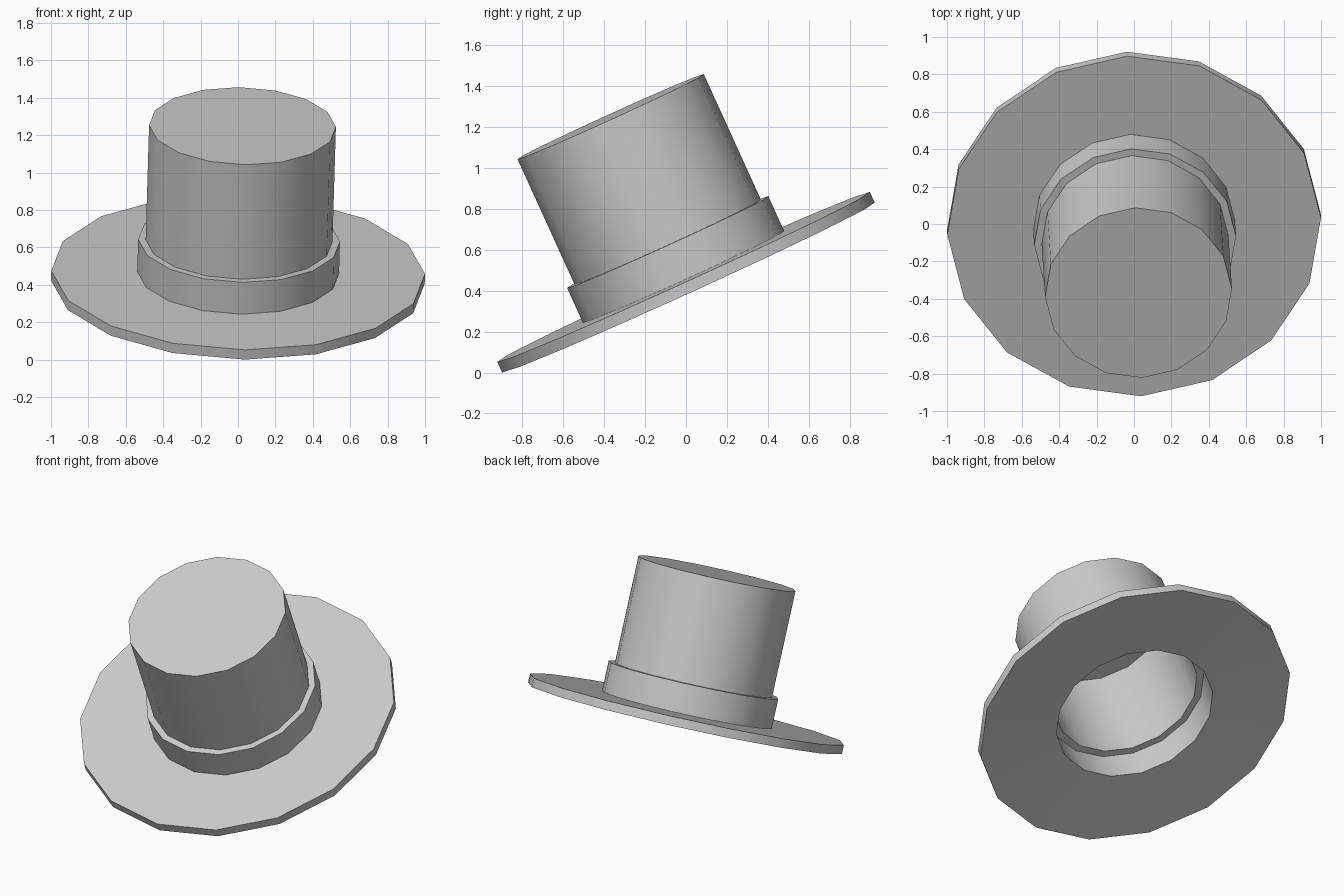
import bpy, bmesh, math
from mathutils import Matrix, Vector

if "Cube" in bpy.data.objects:
    bpy.data.objects.remove(bpy.data.objects["Cube"])

SIDES = 16

# Hat cross-section (radius, height): crown top, band, brim, then the inside back up
profile = [(0.50, 0.86), (0.50, 0.187), (0.54, 0.187), (0.54, 0.0),
           (1.0, 0.0), (1.0, -0.057),
           (0.505, -0.042), (0.505, 0.147), (0.46, 0.147), (0.46, 0.82)]

# Turn the profile around the axis
bm = bmesh.new()
rings = []
for r, h in profile:
    rings.append([bm.verts.new((r * math.cos(2 * math.pi * i / SIDES),
                                r * math.sin(2 * math.pi * i / SIDES), h))
                  for i in range(SIDES)])
for a, b in zip(rings, rings[1:]):
    for i in range(SIDES):
        j = (i + 1) % SIDES
        bm.faces.new((a[i], b[i], b[j], a[j]))
# Flat crown cap, outside and inside
bm.faces.new(rings[0])
bm.faces.new(rings[-1])
bmesh.ops.recalc_face_normals(bm, faces=bm.faces)

# Tip the hat forward with a slight lean and twist
up = Vector((0.027, -0.414, 0.91)).normalized()
side = Vector((1.0, 0.045, -0.009))
side = (side - up * side.dot(up)).normalized()
fwd = up.cross(side)
bm.transform(Matrix((side, fwd, up)).transposed().to_4x4())

# Centre on x and y, stand on the ground
lo = [min(v.co[k] for v in bm.verts) for k in range(3)]
hi = [max(v.co[k] for v in bm.verts) for k in range(3)]
bm.transform(Matrix.Translation((-(lo[0] + hi[0]) / 2, -(lo[1] + hi[1]) / 2, -lo[2])))

mesh = bpy.data.meshes.new("top_hat")
bm.to_mesh(mesh)
bm.free()
hat = bpy.data.objects.new("top_hat", mesh)
bpy.context.collection.objects.link(hat)

# Smooth round walls, sharp rims
bpy.context.view_layer.objects.active = hat
hat.select_set(True)
bpy.ops.object.shade_smooth_by_angle(angle=math.radians(30))
